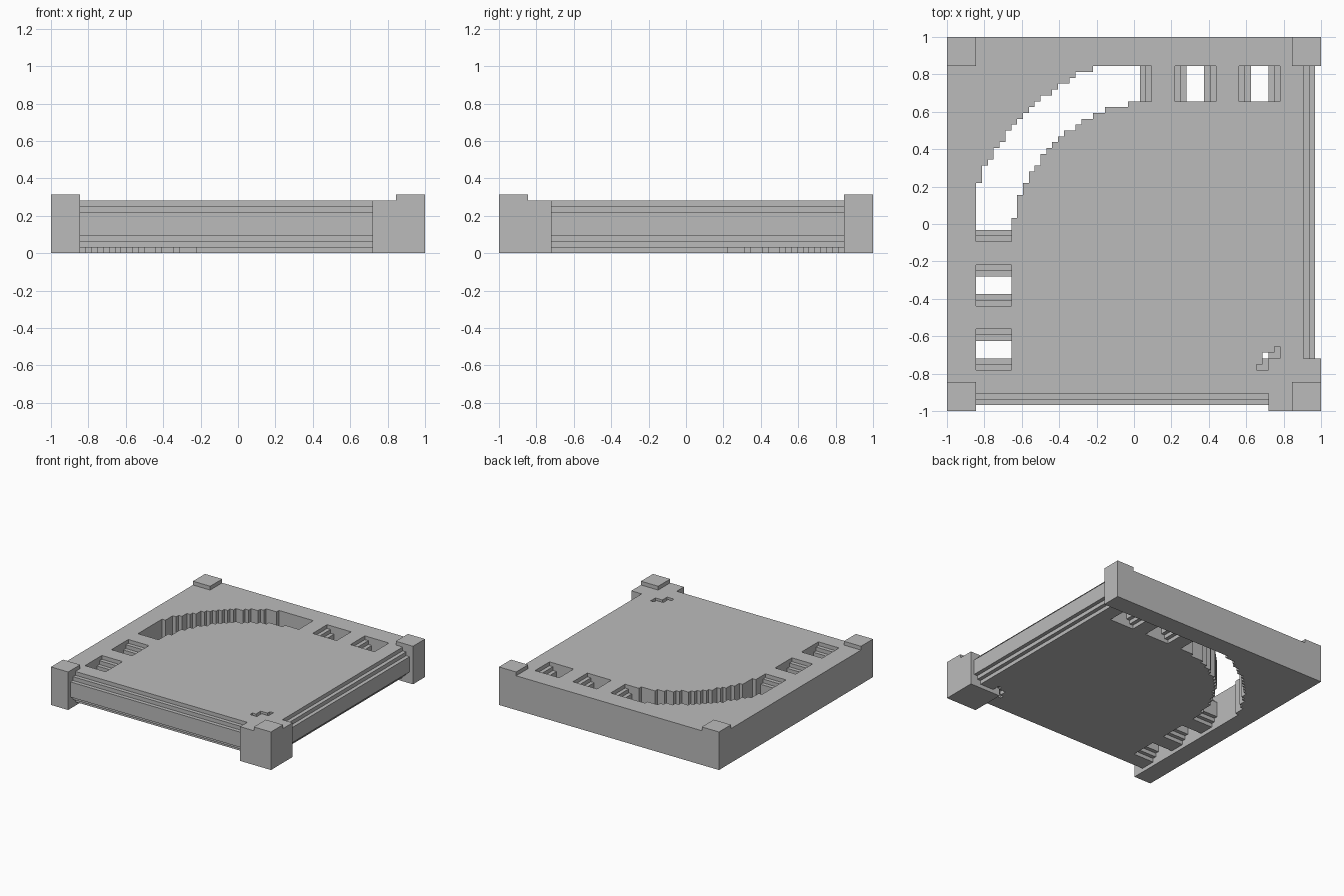
import bpy
import bmesh
from mathutils import Vector

UNIT = 1 / 32  # everything sits on a regular block grid

cube = bpy.data.objects.get("Cube")
if cube:
    bpy.data.objects.remove(cube, do_unlink=True)

stone = bpy.data.materials.new("stone_grey")
stone.use_nodes = True
stone.diffuse_color = (0.5, 0.5, 0.5, 1)
stone.node_tree.nodes["Principled BSDF"].inputs["Base Color"].default_value = (0.5, 0.5, 0.5, 1)


def make_part(name, prisms):
    """Build one object from (outline, bottom, top) prisms in grid units."""
    bm = bmesh.new()
    for outline, bottom, top in prisms:
        face = bm.faces.new([bm.verts.new((x, y, bottom)) for x, y in outline])
        side = bmesh.ops.extrude_face_region(bm, geom=[face], use_keep_orig=True)
        moved = [v for v in side["geom"] if isinstance(v, bmesh.types.BMVert)]
        bmesh.ops.translate(bm, verts=moved, vec=Vector((0, 0, top - bottom)))
    bmesh.ops.recalc_face_normals(bm, faces=bm.faces)
    bmesh.ops.scale(bm, verts=bm.verts, vec=(UNIT, UNIT, UNIT))
    mesh = bpy.data.meshes.new(name)
    bm.to_mesh(mesh)
    bm.free()
    mesh.materials.append(stone)
    obj = bpy.data.objects.new(name, mesh)
    bpy.context.collection.objects.link(obj)
    return obj


def rect(x0, x1, y0, y1):
    return [(x0, y0), (x1, y0), (x1, y1), (x0, y1)]


def mirrored(points):
    """Reflect across the diagonal the plan is symmetric about."""
    return [(-y, -x) for x, y in reversed(points)]


def stepped_arc(x, heights):
    """Staircase quarter arc: half from column heights, half mirrored."""
    half = []
    for h in heights:
        half += [(x, h), (x + 1, h)]
        x += 1
    return half + [(x, -x)] + mirrored(half)


outer_arc = stepped_arc(-27, [7, 10, 11, 13, 14, 16, 17, 18])
inner_arc = stepped_arc(-21, [1, 5, 7, 9, 10, 12, 13])

# Solid outer wall along the left and back, curved on its inside
wall = [(-32, 32), (-32, -32), (-27, -32)] + outer_arc + [(32, 27), (32, 32)]
make_part("border_wall", [(wall, 0, 9)])

# Large front corner block
make_part("front_corner_block", [(rect(23, 32, -32, -23), 0, 9)])

# Raised caps on all four corners
for label, x, y in (("front_left", 27, -32), ("front_right", -32, -32),
                    ("back_left", 27, 27), ("back_right", -32, 27)):
    make_part(label + "_cap", [(rect(x, x + 5, y, y + 5), 9, 10)])

# Deck and cross beams share one moulded section: (bottom, top, projection)
deck, beams = [], []
for bottom, top, out in ((1, 2, 0), (2, 3, 1), (3, 7, 2), (7, 8, 1), (8, 9, 0)):
    edge = 29 + out
    # Zigzag groove at the corner block, narrowing to a small shaft
    if out == 0:
        half_notch = [(23, -25), (21, -25), (21, -24), (22, -24)]
        notch = half_notch + [(22, -22)] + mirrored(half_notch)
    else:
        notch = [(23, -23), (22, -23), (22, -22), (23, -22), (23, -23)]
    outline = [(-21, -edge), (23, -edge)] + notch + [(edge, -23), (edge, 21)]
    deck.append((outline + inner_arc[::-1], bottom, top))
    # Beams between the openings, on the back and left sides
    for start, end in ((3 - out, 7 + out), (14 - out, 18 + out), (25 - out, edge)):
        beam = rect(start, end, 21, 27)
        beams += [(beam, bottom, top), (mirrored(beam), bottom, top)]
make_part("deck", deck)
make_part("cross_beams", beams)
